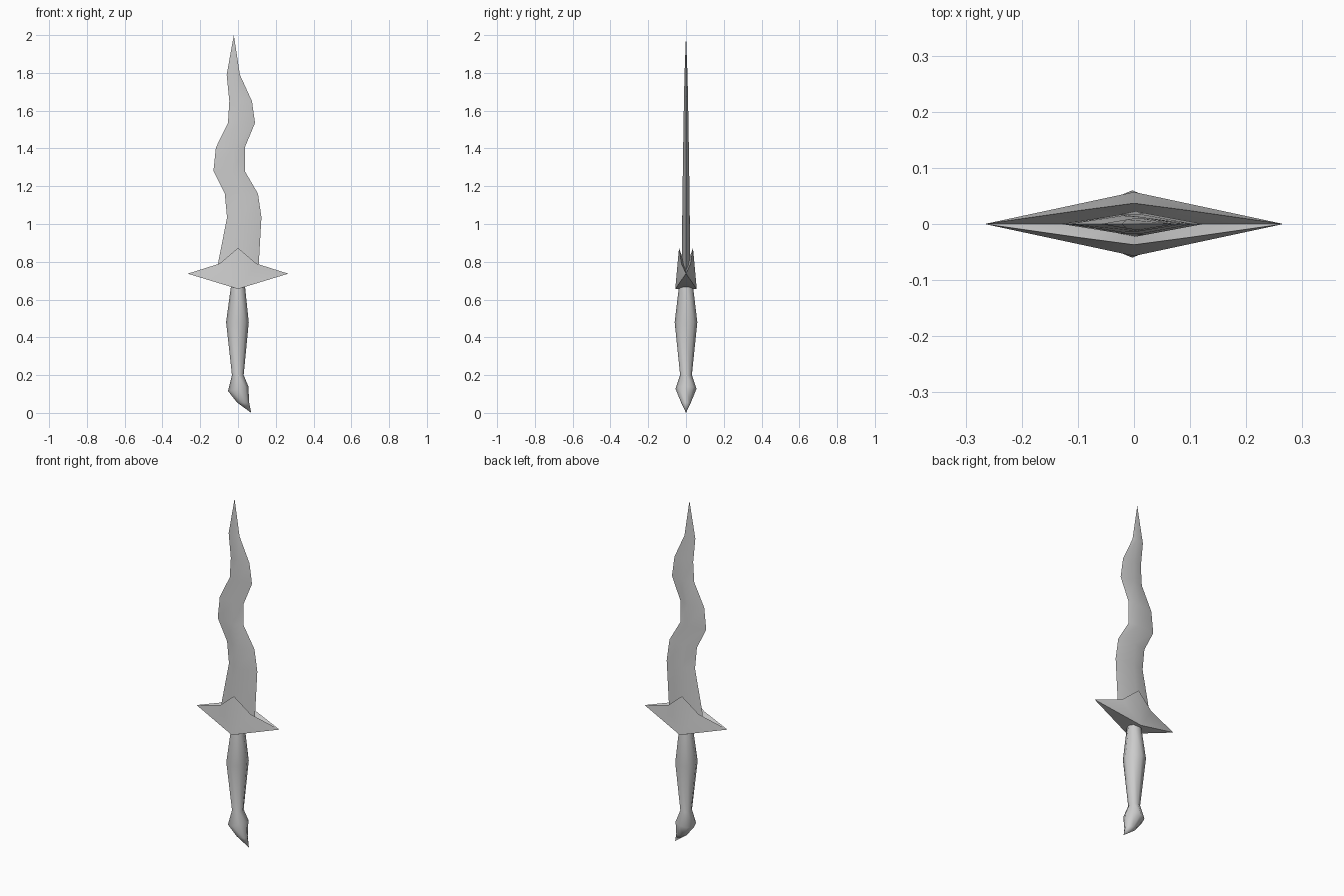
import bpy, bmesh, math

cube = bpy.data.objects.get("Cube")
if cube:
    bpy.data.objects.remove(cube, do_unlink=True)

steel = bpy.data.materials.new("grey_steel")
steel.use_nodes = True
steel.diffuse_color = (0.6, 0.6, 0.6, 1)
steel.node_tree.nodes["Principled BSDF"].inputs["Base Color"].default_value = (0.6, 0.6, 0.6, 1)


def finish(name, bm, angle):
    """Turn a bmesh into a shaded object with outward normals."""
    bmesh.ops.recalc_face_normals(bm, faces=bm.faces)
    mesh = bpy.data.meshes.new(name)
    bm.to_mesh(mesh)
    bm.free()
    mesh.materials.append(steel)
    obj = bpy.data.objects.new(name, mesh)
    bpy.context.collection.objects.link(obj)
    bpy.ops.object.select_all(action="DESELECT")
    obj.select_set(True)
    bpy.context.view_layer.objects.active = obj
    bpy.ops.object.shade_smooth_by_angle(angle=math.radians(angle))


def loft(name, rings, tip, angle):
    """Skin a list of closed rings, cap the first and close the last to a point."""
    bm = bmesh.new()
    loops = [[bm.verts.new(p) for p in ring] for ring in rings]
    n = len(loops[0])
    for a, b in zip(loops, loops[1:]):
        for i in range(n):
            j = (i + 1) % n
            bm.faces.new((a[i], a[j], b[j], b[i]))
    point = bm.verts.new(tip)
    for i in range(n):
        bm.faces.new((loops[-1][i], loops[-1][(i + 1) % n], point))
    bm.faces.new(loops[0])
    finish(name, bm, angle)


# Wavy blade with a diamond section: height, left edge, right edge, half thickness
blade = [(0.74, -0.11, 0.105, 0.024), (0.79, -0.106, 0.11, 0.023),
         (1.035, -0.058, 0.124, 0.020), (1.16, -0.07, 0.106, 0.018),
         (1.28, -0.13, 0.036, 0.017), (1.405, -0.117, 0.036, 0.015),
         (1.535, -0.053, 0.09, 0.013), (1.65, -0.046, 0.074, 0.011),
         (1.79, -0.06, 0.01, 0.008)]
rings = []
for z, left, right, t in blade:
    ridge = (left + right) / 4
    rings.append([(left, 0, z), (ridge, -t, z), (right, 0, z), (ridge, t, z)])
loft("blade", rings, (-0.022, 0, 2.0), 40)

# Cross guard: one quarter mirrored to all four corners
bm = bmesh.new()
for sx in (-1, 1):
    for sy in (-1, 1):
        tip, shoulder, peak, foot, groove, base = [
            bm.verts.new((sx * x, sy * y, z)) for x, y, z in (
                (0.266, 0, 0.737), (0.098, 0.024, 0.79), (0, 0.037, 0.873),
                (0, 0.057, 0.656), (0, 0, 0.77), (0, 0, 0.656))]
        bm.faces.new((tip, shoulder, foot))
        bm.faces.new((shoulder, peak, foot))
        bm.faces.new((tip, groove, shoulder))
        bm.faces.new((shoulder, groove, peak))
        bm.faces.new((tip, foot, base))
bmesh.ops.remove_doubles(bm, verts=bm.verts, dist=0.0005)
finish("cross_guard", bm, 40)

# Eight-sided grip flowing into a hooked pommel:
# centre x, height, x radius, y radius, tilt
grip = [(0, 0.68, 0.036, 0.036, 0), (-0.003, 0.48, 0.06, 0.06, 0),
        (-0.001, 0.2, 0.031, 0.031, 0), (0.001, 0.128, 0.054, 0.056, 0.012),
        (0.027, 0.055, 0.032, 0.026, 0)]
rings = []
for cx, z, rx, ry, tilt in grip:
    ring = []
    for i in range(8):
        a = i * math.tau / 8
        ring.append((cx + rx * math.cos(a), ry * math.sin(a), z + tilt * math.cos(a)))
    rings.append(ring)
loft("grip_and_pommel", rings, (0.07, 0, 0), 60)
